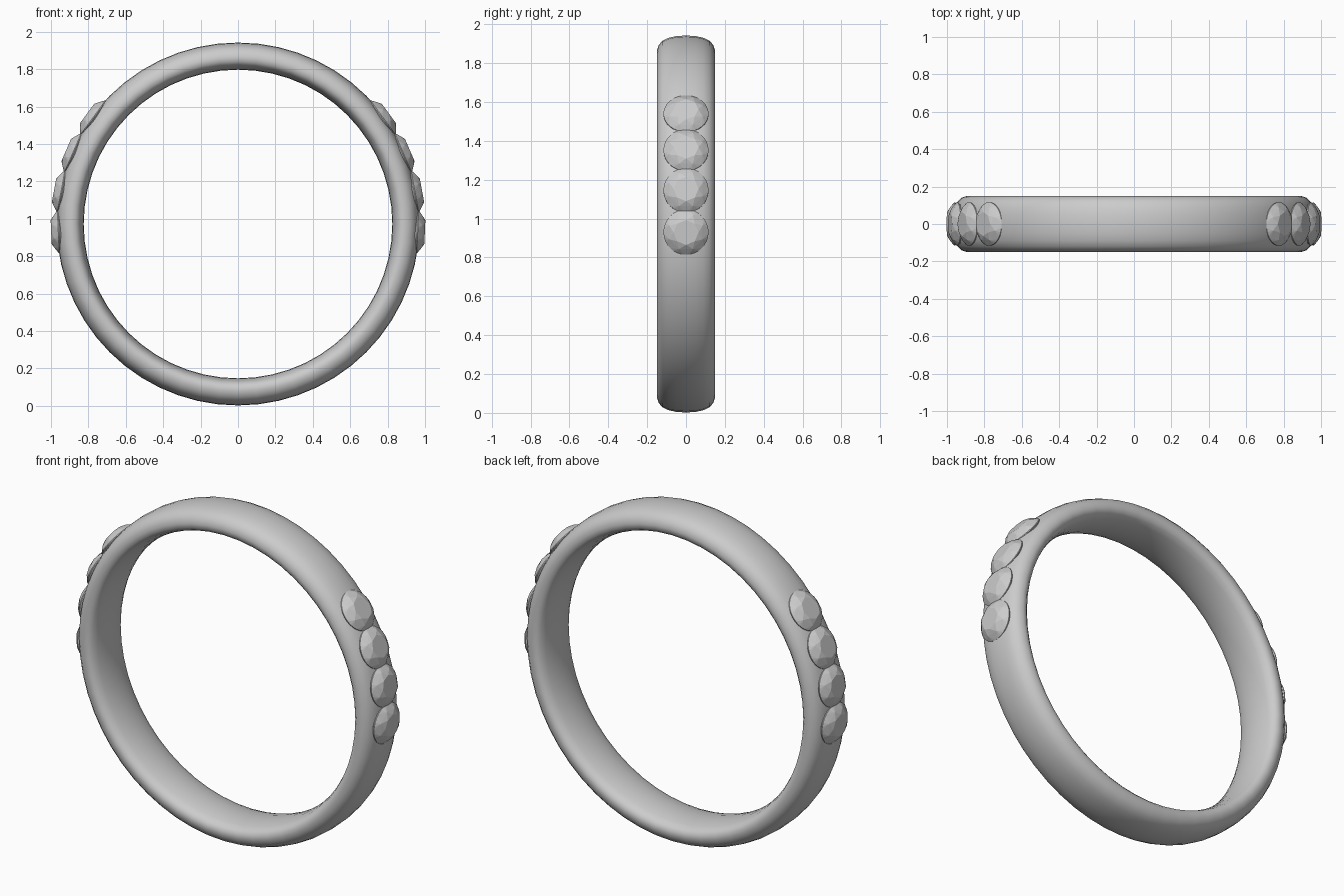
import bpy, bmesh, math
from mathutils import Matrix, Vector

if "Cube" in bpy.data.objects:
    bpy.data.objects.remove(bpy.data.objects["Cube"])

CZ = 0.972      # height of the ring centre
SEG = 56

# Band: rounded comfort-fit profile (half, as y / radius) spun about the y axis
half = [(0, .97), (.05, .967), (.09, .958), (.12, .944), (.14, .922), (.15, .893),
        (.146, .868), (.13, .85), (.10, .838), (.05, .828), (0, .825)]
profile = half + [(-y, r) for y, r in half[-2:0:-1]]
bm = bmesh.new()
rings = []
for i in range(SEG):
    a = math.tau * i / SEG
    rings.append([bm.verts.new((r * math.cos(a), y, r * math.sin(a))) for y, r in profile])
n = len(profile)
for i in range(SEG):
    p, q = rings[i], rings[(i + 1) % SEG]
    for j in range(n):
        k = (j + 1) % n
        bm.faces.new((p[j], p[k], q[k], q[j]))
bmesh.ops.recalc_face_normals(bm, faces=bm.faces)
for f in bm.faces:
    f.smooth = True
me = bpy.data.meshes.new("band")
bm.to_mesh(me)
bm.free()
band = bpy.data.objects.new("band", me)
band.location.z = CZ
bpy.context.collection.objects.link(band)

# Gem: brilliant cut with its table facing +z, made as a convex hull
def circle(count, r, z, phase=0):
    return [Vector((r * math.cos(math.tau * (i + phase) / count),
                    r * math.sin(math.tau * (i + phase) / count), z)) for i in range(count)]

pts = (circle(8, .064, 1.0) + circle(8, .093, .985, .5)
       + circle(32, .116, .962) + circle(32, .116, .957)
       + circle(8, .06, .90, .5) + [Vector((0, 0, .855))])
bm = bmesh.new()
for p in pts:
    bm.verts.new(p)
bmesh.ops.convex_hull(bm, input=bm.verts)
bmesh.ops.dissolve_limit(bm, angle_limit=math.radians(1), verts=bm.verts, edges=bm.edges)
gem_mesh = bpy.data.meshes.new("gem")
bm.to_mesh(gem_mesh)
bm.free()

# Four gems along each side of the band
for side, name in ((1, "right"), (-1, "left")):
    for i in range(4):
        elev = math.radians(-2.5 + 12.9 * i)
        gem = bpy.data.objects.new(f"gem_{name}_{i + 1}", gem_mesh)
        gem.matrix_world = (Matrix.Translation((0, 0, CZ))
                            @ Matrix.Rotation(side * (math.pi / 2 - elev), 4, 'Y'))
        bpy.context.collection.objects.link(gem)
